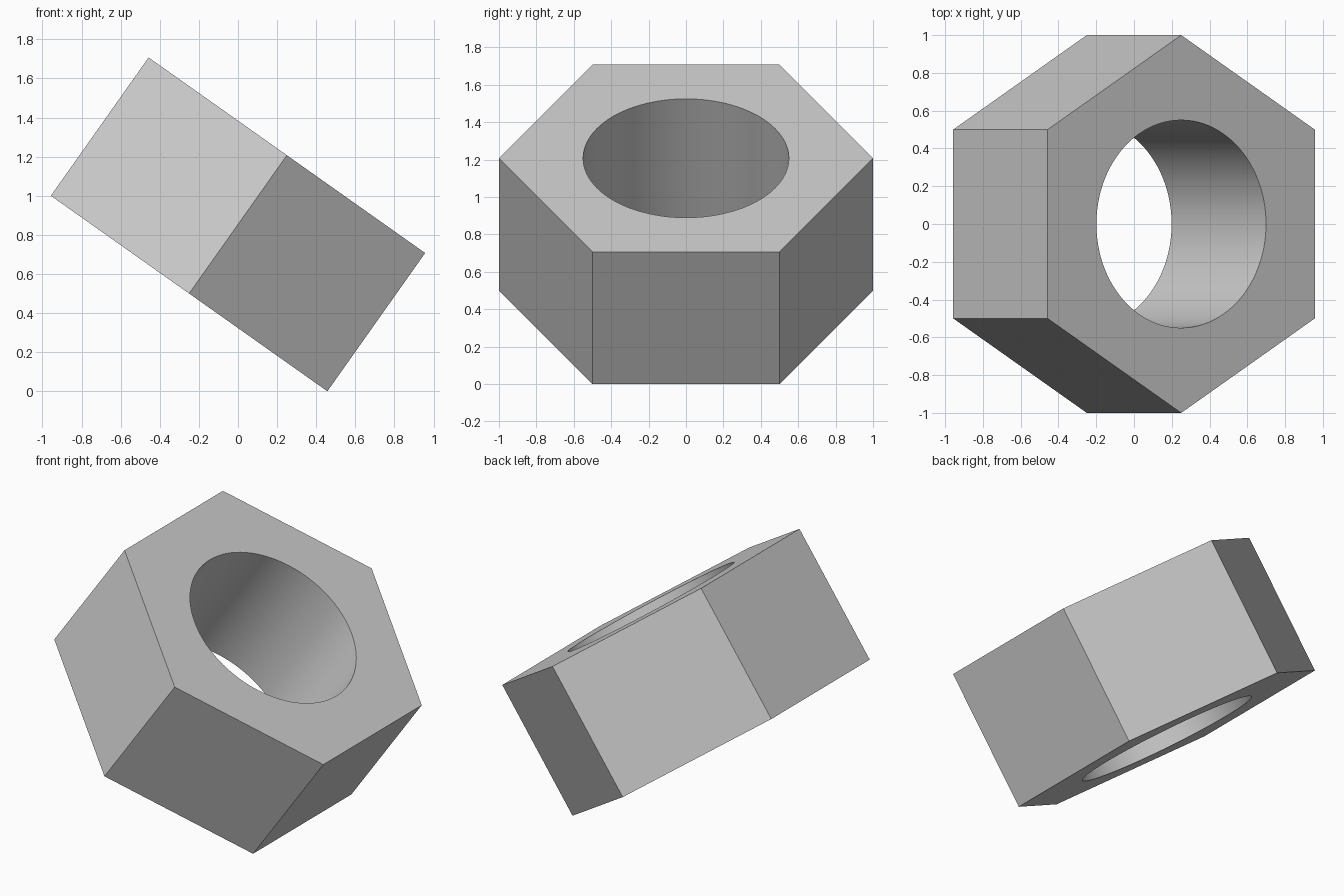
import bpy, bmesh, math
from mathutils import Matrix, Vector

default = bpy.data.objects.get("Cube")
if default:
    bpy.data.objects.remove(default, do_unlink=True)

OUTER_R = 1.0                    # hexagon corner radius
BORE_R = 0.55
THICKNESS = math.sqrt(3) / 2
TILT = math.atan(1 / math.sqrt(2))


def add_ring(bm, radius, sides, z):
    """Closed loop of edges, with its first corner on the y axis."""
    angles = [math.pi / 2 + math.tau * i / sides for i in range(sides)]
    verts = [bm.verts.new((radius * math.cos(a), radius * math.sin(a), z)) for a in angles]
    return [bm.edges.new((verts[i - 1], verts[i])) for i in range(sides)]


# Plain steel
steel = bpy.data.materials.new("steel_grey")
steel.use_nodes = True
colour = (0.6, 0.6, 0.6, 1)
steel.diffuse_color = colour
steel.node_tree.nodes["Principled BSDF"].inputs["Base Color"].default_value = colour

# Hexagonal end face with a round hole, extruded into the nut
bm = bmesh.new()
edges = add_ring(bm, OUTER_R, 6, -THICKNESS / 2) + add_ring(bm, BORE_R, 96, -THICKNESS / 2)
bmesh.ops.triangle_fill(bm, use_beauty=True, edges=edges, normal=Vector((0, 0, 1)))
extruded = bmesh.ops.extrude_face_region(bm, geom=bm.faces[:], use_keep_orig=True)
top = [v for v in extruded["geom"] if isinstance(v, bmesh.types.BMVert)]
bmesh.ops.translate(bm, verts=top, vec=(0, 0, THICKNESS))
bmesh.ops.recalc_face_normals(bm, faces=bm.faces[:])

# Lean the nut toward +x and rest its lower edge on the ground
bmesh.ops.transform(bm, matrix=Matrix.Rotation(TILT, 4, "Y"), verts=bm.verts[:])
lowest = min(v.co.z for v in bm.verts)
bmesh.ops.translate(bm, verts=bm.verts[:], vec=(0, 0, -lowest))

mesh = bpy.data.meshes.new("hex_nut")
bm.to_mesh(mesh)
bm.free()
mesh.materials.append(steel)
nut = bpy.data.objects.new("hex_nut", mesh)
bpy.context.collection.objects.link(nut)

# Smooth bore, crisp outer edges
bpy.ops.object.select_all(action="DESELECT")
nut.select_set(True)
bpy.context.view_layer.objects.active = nut
bpy.ops.object.shade_smooth_by_angle(angle=math.radians(30))
